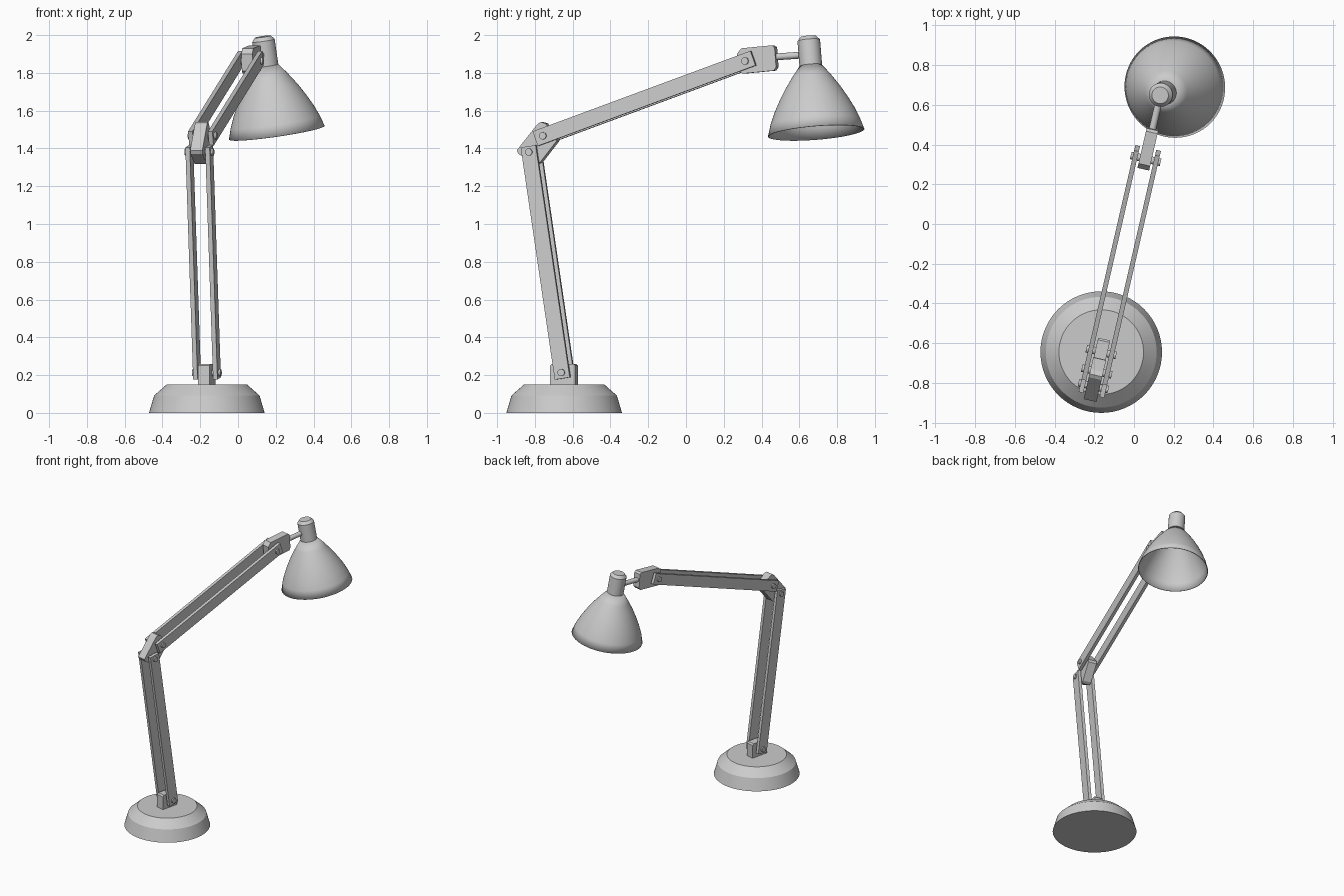
import bpy, bmesh, math
from mathutils import Matrix, Vector

if "Cube" in bpy.data.objects:
    bpy.data.objects.remove(bpy.data.objects["Cube"])

# Arm frame: u runs along the arm, v sideways, z up, origin under the base centre
ANGLE = math.radians(12.95)
U = Vector((math.sin(ANGLE), math.cos(ANGLE), 0))
V = Vector((math.cos(ANGLE), -math.sin(ANGLE), 0))
ORIGIN = Vector((-0.165, -0.645, 0))


def place(u, v, z):
    return ORIGIN + U * u + V * v + Vector((0, 0, z))


def finish(name, bm, smooth=False):
    bmesh.ops.recalc_face_normals(bm, faces=bm.faces)
    mesh = bpy.data.meshes.new(name)
    bm.to_mesh(mesh)
    bm.free()
    obj = bpy.data.objects.new(name, mesh)
    bpy.context.collection.objects.link(obj)
    if smooth:
        bpy.ops.object.select_all(action='DESELECT')
        obj.select_set(True)
        bpy.context.view_layer.objects.active = obj
        bpy.ops.object.shade_smooth_by_angle(angle=math.radians(25))
    return obj


def prism(name, outline, v0, v1):
    """Side outline in (u, z), extruded sideways from v0 to v1."""
    bm = bmesh.new()
    a = [bm.verts.new(place(u, v0, z)) for u, z in outline]
    b = [bm.verts.new(place(u, v1, z)) for u, z in outline]
    bm.faces.new(a)
    bm.faces.new(b[::-1])
    n = len(outline)
    for i in range(n):
        j = (i + 1) % n
        bm.faces.new((a[i], a[j], b[j], b[i]))
    return finish(name, bm)


def lathe(name, profile, origin, axis, sides=64):
    """Spin a (radius, height) profile about an axis; zero radius closes an end."""
    rot = Vector((0, 0, 1)).rotation_difference(Vector(axis)).to_matrix()
    bm = bmesh.new()
    rings = []
    for r, h in profile:
        count = sides if r > 0 else 1
        rings.append([bm.verts.new(Vector(origin) + rot @ Vector((
            r * math.cos(2 * math.pi * i / sides), r * math.sin(2 * math.pi * i / sides), h)))
            for i in range(count)])
    for a, b in zip(rings, rings[1:]):
        for i in range(sides):
            j = (i + 1) % sides
            if len(a) == 1:
                bm.faces.new((a[0], b[j], b[i]))
            elif len(b) == 1:
                bm.faces.new((a[i], a[j], b[0]))
            else:
                bm.faces.new((a[i], a[j], b[j], b[i]))
    return finish(name, bm, smooth=True)


def bar_pair(name, p, q, extra, half_width=0.041):
    """Two flat parallel bars between pivots p and q, with a pin through each pivot."""
    p, q = Vector(p), Vector(q)
    d = (q - p).normalized()
    w = Vector((-d.y, d.x)) * half_width
    p2, q2 = p - d * extra, q + d * extra
    outline = [p2 - w, q2 - w, q2 + w, p2 + w]
    for side, s in (("left", -1), ("right", 1)):
        prism(f"{name}_{side}", outline, s * 0.042, s * 0.066)
    for end, c in (("lower", p), ("upper", q)):
        lathe(f"{name}_{end}_pin", [(0, -0.077), (0.019, -0.077), (0.019, 0.077), (0, 0.077)],
              place(c.x, 0, c.y), V, 20)


# Weighted round base
lathe("base", [(0, 0), (0.306, 0), (0.279, 0.092), (0.213, 0.15), (0, 0.15)],
      ORIGIN, (0, 0, 1))

# Bracket on the base
prism("base_bracket", [(-0.069, 0.145), (0.067, 0.145), (0.067, 0.25), (0.057, 0.26),
                       (-0.059, 0.26), (-0.069, 0.25)], -0.031, 0.031)

# Two arm sections
bar_pair("lower_arm", (0.0, 0.213), (-0.176, 1.381), 0.031)
bar_pair("upper_arm", (-0.1, 1.467), (0.998, 1.863), 0.045)

# Elbow block
prism("elbow_block", [(-0.25, 1.39), (-0.137, 1.53), (-0.12, 1.54), (-0.095, 1.532),
                      (-0.035, 1.463), (-0.033, 1.44), (-0.122, 1.328), (-0.145, 1.318),
                      (-0.24, 1.37)], -0.033, 0.033)

# Head block at the arm tip
prism("head_block", [(0.945, 1.9), (0.968, 1.93), (1.135, 1.946), (1.15, 1.935),
                     (1.158, 1.83), (1.145, 1.812), (0.975, 1.796), (0.957, 1.81)],
      -0.03, 0.03)

# Stem between head block and lamp socket
a, b = place(1.14, 0, 1.884), place(1.33, 0, 1.897)
lathe("lamp_stem", [(0, 0), (0.018, 0), (0.018, (b - a).length), (0, (b - a).length)], a, b - a, 24)

# Tilted shade, open underneath, with a thin wall
RIM = (0.2055, 0.689, 1.483)
TILT = Vector((-0.145, -0.08, 1)).normalized()
shade = lathe("lamp_shade", [(0.256, 0), (0.238, 0.06), (0.213, 0.12), (0.182, 0.18),
                             (0.147, 0.24), (0.106, 0.30), (0.059, 0.362)], RIM, TILT)
wall = shade.modifiers.new("wall", 'SOLIDIFY')
wall.thickness = 0.005
wall.offset = -1

# Socket cap on top of the shade
lathe("socket_cap", [(0, 0.355), (0.06, 0.355), (0.06, 0.495), (0.042, 0.516), (0, 0.516)],
      RIM, TILT, 40)
